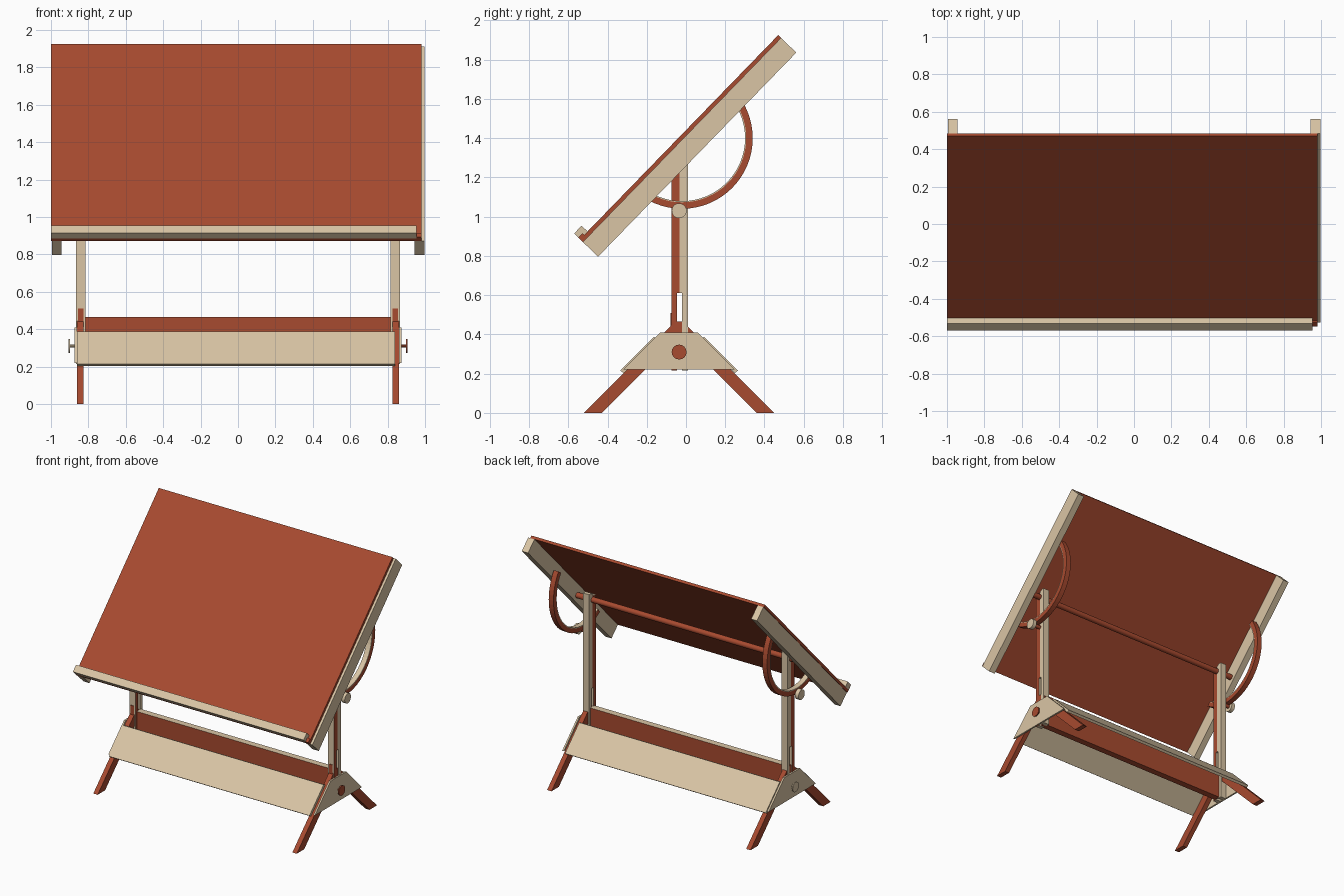
import bpy, bmesh, math
from mathutils import Vector

if "Cube" in bpy.data.objects:
    bpy.data.objects.remove(bpy.data.objects["Cube"])


def colour(name, rgb):
    m = bpy.data.materials.new(name)
    m.diffuse_color = (*rgb, 1)
    m.use_nodes = True
    m.node_tree.nodes["Principled BSDF"].inputs["Base Color"].default_value = m.diffuse_color
    return m


RED = colour("terracotta_red", (0.39, 0.069, 0.029))
BEIGE = colour("warm_beige", (0.70, 0.56, 0.375))
YC = -0.035  # centre line of the stand


def prism(name, profile, x0, x1, mat, mat2=None, rule=None):
    """Extrude a (y, z) profile along x; faces matching rule get mat2."""
    bm = bmesh.new()
    a = [bm.verts.new((x0, y, z)) for y, z in profile]
    b = [bm.verts.new((x1, y, z)) for y, z in profile]
    n = len(profile)
    bm.faces.new(a)
    bm.faces.new(b[::-1])
    for i in range(n):
        j = (i + 1) % n
        bm.faces.new((a[i], b[i], b[j], a[j]))
    bmesh.ops.recalc_face_normals(bm, faces=bm.faces)
    bm.normal_update()
    for f in bm.faces:
        if rule and rule(f.normal):
            f.material_index = 1
    me = bpy.data.meshes.new(name)
    bm.to_mesh(me)
    bm.free()
    me.materials.append(mat)
    if mat2:
        me.materials.append(mat2)
    ob = bpy.data.objects.new(name, me)
    bpy.context.collection.objects.link(ob)
    return ob


def rect(y0, y1, z0, z1):
    return [(y0, z0), (y1, z0), (y1, z1), (y0, z1)]


def rod(name, x0, x1, y, z, r, mat, sides=20):
    pts = [(y + r * math.cos(2 * math.pi * i / sides),
            z + r * math.sin(2 * math.pi * i / sides)) for i in range(sides)]
    ob = prism(name, pts, x0, x1, mat)
    bpy.ops.object.select_all(action='DESELECT')
    ob.select_set(True)
    bpy.context.view_layer.objects.active = ob
    bpy.ops.object.shade_smooth_by_angle(angle=math.radians(35))
    return ob


# Tilted frame of the table top: u runs up the slope, n is its normal
LOW, HIGH = Vector((-0.54, 0.885)), Vector((0.47, 1.925))
LENGTH = (HIGH - LOW).length
U = (HIGH - LOW).normalized()
N = Vector((-U.y, U.x))


def tilted(u0, u1, n0, n1):
    return [tuple(LOW + U * u + N * n)
            for u, n in ((u0, n0), (u1, n0), (u1, n1), (u0, n1))]


# Drawing board, ledge and side rails
prism("drawing_board", tilted(0, LENGTH, -0.02, 0), -1.0, 0.98, RED)
prism("pencil_ledge", tilted(0.0, 0.055, 0, 0.042), -1.0, 0.955, BEIGE)
prism("ledge_end", tilted(0.0, 0.03, 0, 0.012), 0.955, 0.98, RED)
prism("left_rail", tilted(0.0, LENGTH, -0.128, -0.02), -0.995, -0.945, BEIGE)
prism("right_rail", tilted(0.0, LENGTH, -0.128, -0.02), 0.945, 0.998, BEIGE)

# Pivot bar between the post tops
rod("pivot_bar", -0.945, 0.945, YC, 1.285, 0.021, RED)


def side_normal(n):
    return abs(n.x) > 0.5


for s, side in ((-1, "left"), (1, "right")):
    # Post: two strips with a slot near the foot, red on the front half of its sides
    x0, x1 = sorted((s * 0.815, s * 0.865))
    prism(side + "_post_front", rect(-0.075, -0.045, 0.215, 1.31), x0, x1,
          BEIGE, RED, side_normal)
    prism(side + "_post_mid_front", rect(-0.045, -0.033, 0.61, 1.32), x0, x1,
          BEIGE, RED, side_normal)
    prism(side + "_post_mid_back", rect(-0.033, -0.02, 0.61, 1.33), x0, x1, BEIGE)
    prism(side + "_post_back", rect(-0.02, 0.01, 0.215, 1.34), x0, x1, BEIGE)
    prism(side + "_slot_plate", rect(-0.08, -0.075, 0.44, 0.51),
          *sorted((s * 0.827, s * 0.855)), RED)

    # Splayed legs and trapezoid end plate
    for d, end in ((-1, "front"), (1, "back")):
        leg = [(YC + d * y, z) for y, z in
               ((0.485, 0), (0.395, 0), (0, 0.395), (0, 0.465), (0.02, 0.465))]
        prism(side + "_" + end + "_leg", leg, *sorted((s * 0.825, s * 0.862)), RED)
    plate = [(YC + y, z) for y, z in
             ((-0.285, 0.22), (0.285, 0.22), (0.095, 0.41), (-0.095, 0.41))]
    prism(side + "_end_plate", plate, *sorted((s * 0.862, s * 0.875)), BEIGE)

    # Lower tightening knob
    knob = RED if s > 0 else BEIGE
    rod(side + "_knob_stem", *sorted((s * 0.87, s * 0.902)), YC, 0.31, 0.008, knob, 10)
    rod(side + "_knob_disc", *sorted((s * 0.898, s * 0.906)), YC, 0.31, 0.038, knob, 16)

    # Curved tilt guide with a pale inner face
    cy, cz, ro, ri, steps = -0.02, 1.40, 0.36, 0.327, 28
    a0, a1 = math.radians(-124), math.radians(34)
    angles = [a0 + (a1 - a0) * i / steps for i in range(steps + 1)]
    for part, r1, r0, mat in (("tilt_arc", ro, ri, RED),
                              ("tilt_arc_lining", ri, ri - 0.006, BEIGE)):
        arc = [(cy + r1 * math.cos(a), cz + r1 * math.sin(a)) for a in angles]
        arc += [(cy + r0 * math.cos(a), cz + r0 * math.sin(a)) for a in angles[::-1]]
        prism(side + "_" + part, arc, *sorted((s * 0.885, s * 0.925)), mat)

    # Clamp that grips the tilt guide
    rod(side + "_clamp_knob", *sorted((s * 0.925, s * 0.955)), YC, 1.03, 0.038, BEIGE)
    rod(side + "_clamp_stem", *sorted((s * 0.86, s * 0.93)), YC, 1.03, 0.014, RED, 12)

# Centre stretcher board with pale top edge
prism("centre_stretcher", rect(YC - 0.025, YC + 0.025, 0.22, 0.465), -0.82, 0.84,
      RED, BEIGE, lambda n: n.z > 0.5)

# Sloping panels leaning against the legs
for d, end in ((-1, "front"), (1, "back")):
    panel = [(YC + d * y, z) for y, z in
             ((0.283, 0.203), (0.300, 0.215), (0.128, 0.387), (0.108, 0.378))]
    prism(end + "_panel", panel, -0.86, 0.84, BEIGE)
